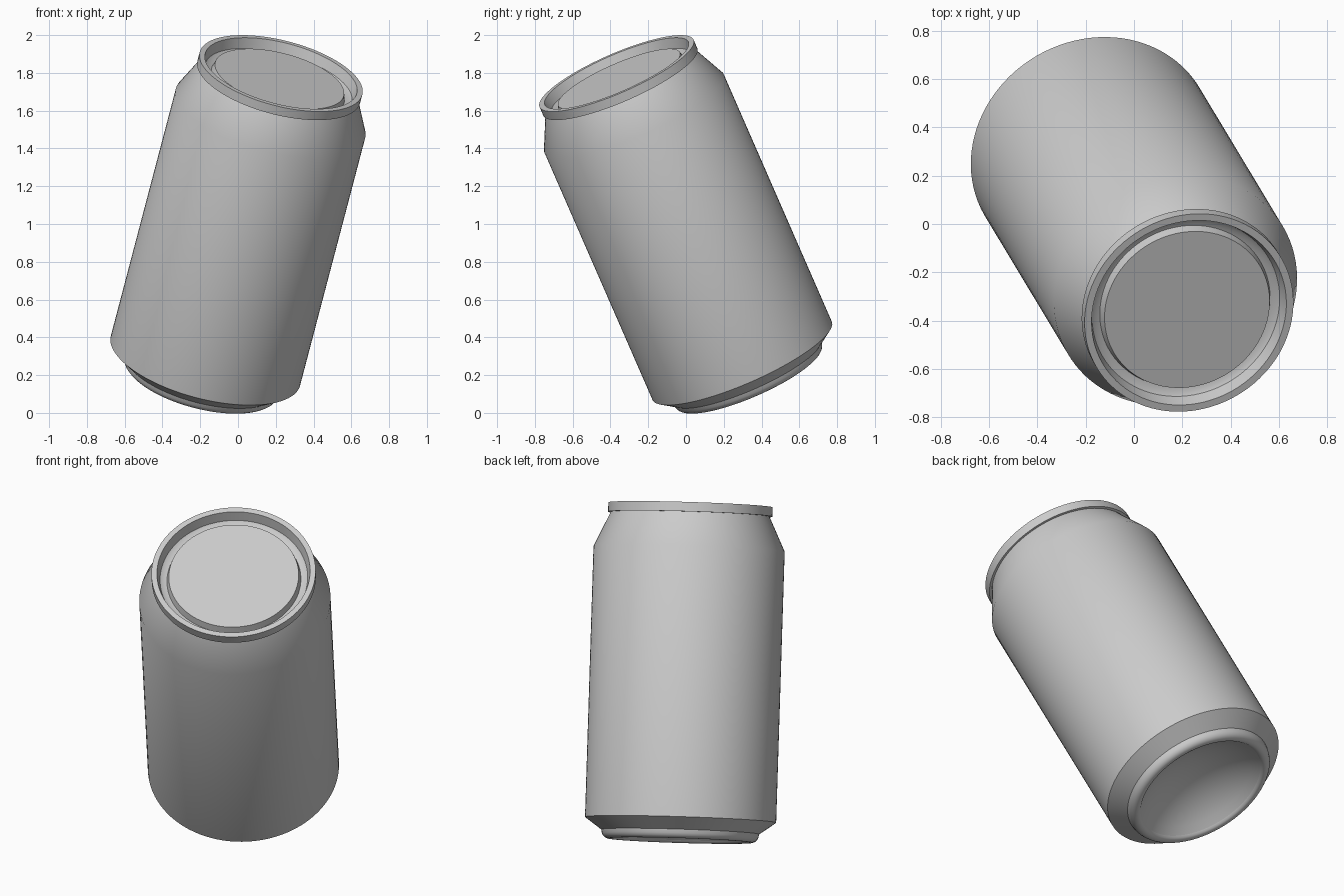
import bpy, bmesh, math
from mathutils import Vector, Matrix

cube = bpy.data.objects.get("Cube")
if cube:
    bpy.data.objects.remove(cube, do_unlink=True)

SEGMENTS = 96
AXIS = Vector((0.263, -0.437, 1.0)).normalized()   # leaning axis of the can
FOOT = Vector((-0.245, 0.418, 0.0))                # axis point on the ground
TILT = Matrix.Translation(FOOT) @ Vector((0, 0, 1)).rotation_difference(AXIS).to_matrix().to_4x4()

metal = bpy.data.materials.new("plain_grey_metal")
GREY = (0.6, 0.6, 0.6, 1.0)
metal.diffuse_color = GREY
metal.use_nodes = True
metal.node_tree.nodes["Principled BSDF"].inputs["Base Color"].default_value = GREY


def lathe(name, profile):
    """Turn a (radius, height) profile about the can axis."""
    bm = bmesh.new()
    rings = []
    for r, h in profile:
        if r == 0:
            rings.append([bm.verts.new((0, 0, h))] * SEGMENTS)
        else:
            rings.append([bm.verts.new((r * math.cos(a), r * math.sin(a), h))
                          for a in (2 * math.pi * i / SEGMENTS for i in range(SEGMENTS))])
    for low, high in zip(rings, rings[1:]):
        for i in range(SEGMENTS):
            j = (i + 1) % SEGMENTS
            corners = [low[i], low[j], high[j], high[i]]
            bm.faces.new(list(dict.fromkeys(corners)))
    mesh = bpy.data.meshes.new(name)
    bm.to_mesh(mesh)
    bm.free()
    mesh.materials.append(metal)
    ob = bpy.data.objects.new(name, mesh)
    bpy.context.collection.objects.link(ob)
    ob.matrix_world = TILT
    bpy.ops.object.select_all(action='DESELECT')
    ob.select_set(True)
    bpy.context.view_layer.objects.active = ob
    bpy.ops.object.shade_smooth_by_angle(angle=math.radians(30))
    return ob


# Concave dome under the can, as a spherical cap
DOME_R, DOME_H, DOME_BASE = 0.362, 0.14, 0.212
sphere = (DOME_R ** 2 + DOME_H ** 2) / (2 * DOME_H)
dome = []
for k in range(11):
    r = DOME_R * k / 10
    dome.append((r, DOME_BASE + DOME_H - sphere + math.sqrt(sphere ** 2 - r ** 2)))
lathe("bottom_dome", dome)

# Rounded standing ring
lathe("base_ring", [(0.362, 0.212), (0.37, 0.203), (0.381, 0.198), (0.394, 0.198),
                    (0.407, 0.203), (0.417, 0.212), (0.424, 0.225), (0.428, 0.245)])

# Chamfer, straight wall and tapered shoulder
lathe("can_body", [(0.428, 0.245), (0.518, 0.31), (0.518, 1.78), (0.43, 1.967)])

# Rolled rim with its inner wall
lathe("top_rim", [(0.43, 1.967), (0.445, 1.967), (0.445, 2.018),
                  (0.415, 2.018), (0.40, 1.962)])

# Sloping groove and raised lid panel
lathe("lid", [(0.40, 1.962), (0.385, 1.952), (0.363, 1.947),
              (0.352, 1.985), (0, 1.985)])
